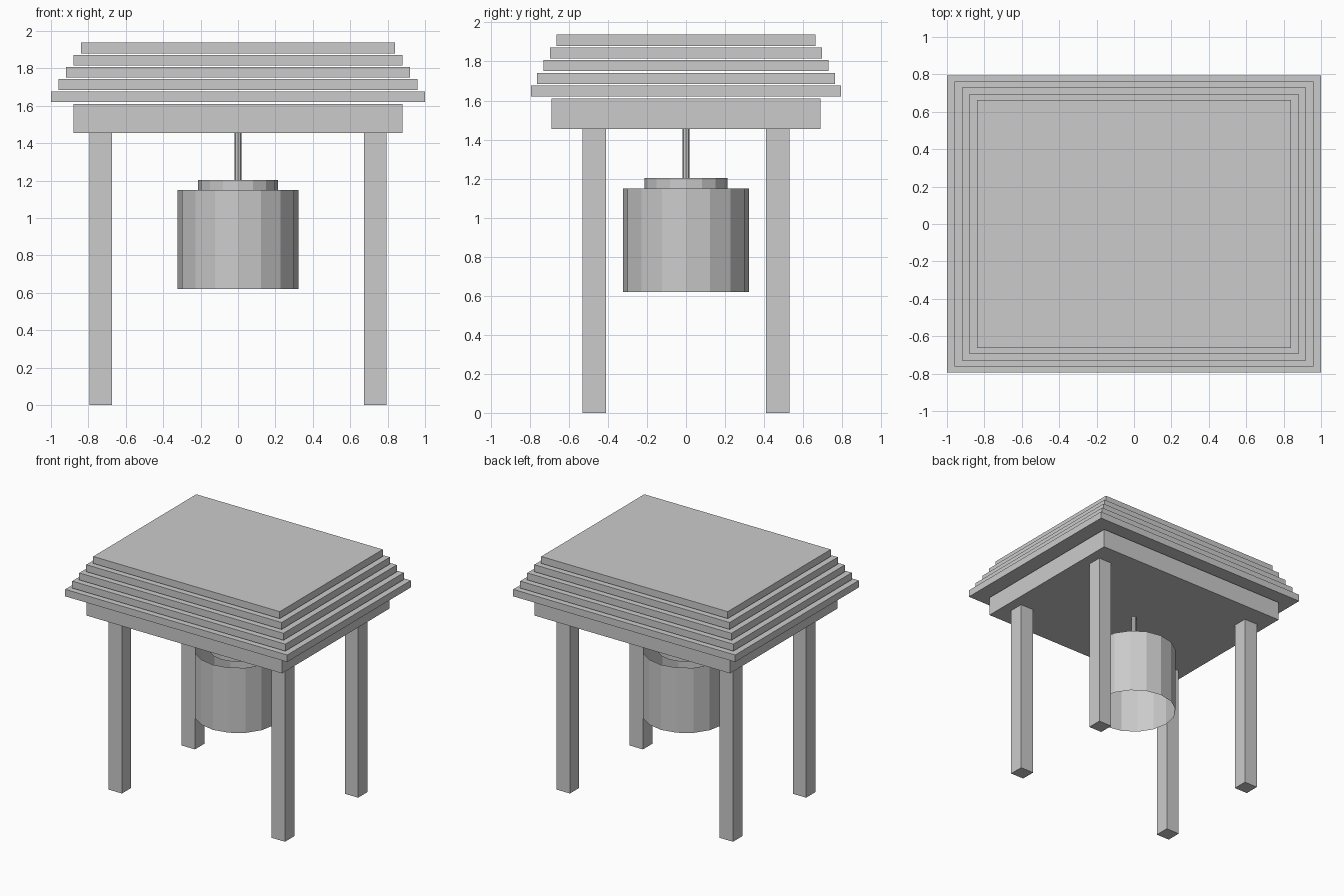
import bpy
import bmesh
import math
from mathutils import Matrix

if "Cube" in bpy.data.objects:
    bpy.data.objects.remove(bpy.data.objects["Cube"])

grey = bpy.data.materials.new("plain grey")
grey.diffuse_color = (0.6, 0.6, 0.6, 1.0)
grey.use_nodes = True
grey.node_tree.nodes["Principled BSDF"].inputs["Base Color"].default_value = grey.diffuse_color


def finish(bm, name):
    mesh = bpy.data.meshes.new(name)
    bm.to_mesh(mesh)
    bm.free()
    mesh.materials.append(grey)
    obj = bpy.data.objects.new(name, mesh)
    bpy.context.collection.objects.link(obj)
    return obj


def box(name, x, y, hx, hy, z0, z1):
    """Box centred at x, y with half sizes hx, hy."""
    bm = bmesh.new()
    bmesh.ops.create_cube(bm, size=1)
    bmesh.ops.scale(bm, vec=(2 * hx, 2 * hy, z1 - z0), verts=bm.verts)
    bmesh.ops.translate(bm, vec=(x, y, (z0 + z1) / 2), verts=bm.verts)
    return finish(bm, name)


def cylinder(name, radius, z0, z1, sides, closed=True):
    """Upright cylinder on the z axis, with a vertex on +x."""
    bm = bmesh.new()
    rings = [[bm.verts.new((radius * math.cos(2 * math.pi * i / sides),
                            radius * math.sin(2 * math.pi * i / sides), z))
              for i in range(sides)] for z in (z0, z1)]
    low, high = rings
    for i in range(sides):
        j = (i + 1) % sides
        bm.faces.new((low[i], low[j], high[j], high[i]))
    if closed:
        bm.faces.new(low[::-1])
        bm.faces.new(high)
    return finish(bm, name)


# Four posts
for sx, side in ((-1, "left"), (1, "right")):
    for sy, end in ((-1, "front"), (1, "back")):
        box(f"{end}_{side}_post", sx * 0.735, sy * 0.47, 0.06, 0.06, 0, 1.455)

# Beam slab under the roof
box("beam_slab", 0, 0, 0.88, 0.69, 1.455, 1.61)

# Stepped roof layers
for i in range(5):
    z = 1.62 + 0.065 * i
    box(f"roof_layer_{i + 1}", 0, 0, 1 - 0.04 * i, 0.795 - 0.033 * i, z, z + 0.057)

# Hanging bell: thin open shell, cap and rod
cylinder("bell_body", 0.323, 0.62, 1.15, 16, closed=False)
cylinder("bell_cap", 0.213, 1.15, 1.202, 16)
cylinder("bell_rod", 0.018, 1.2, 1.456, 8)
